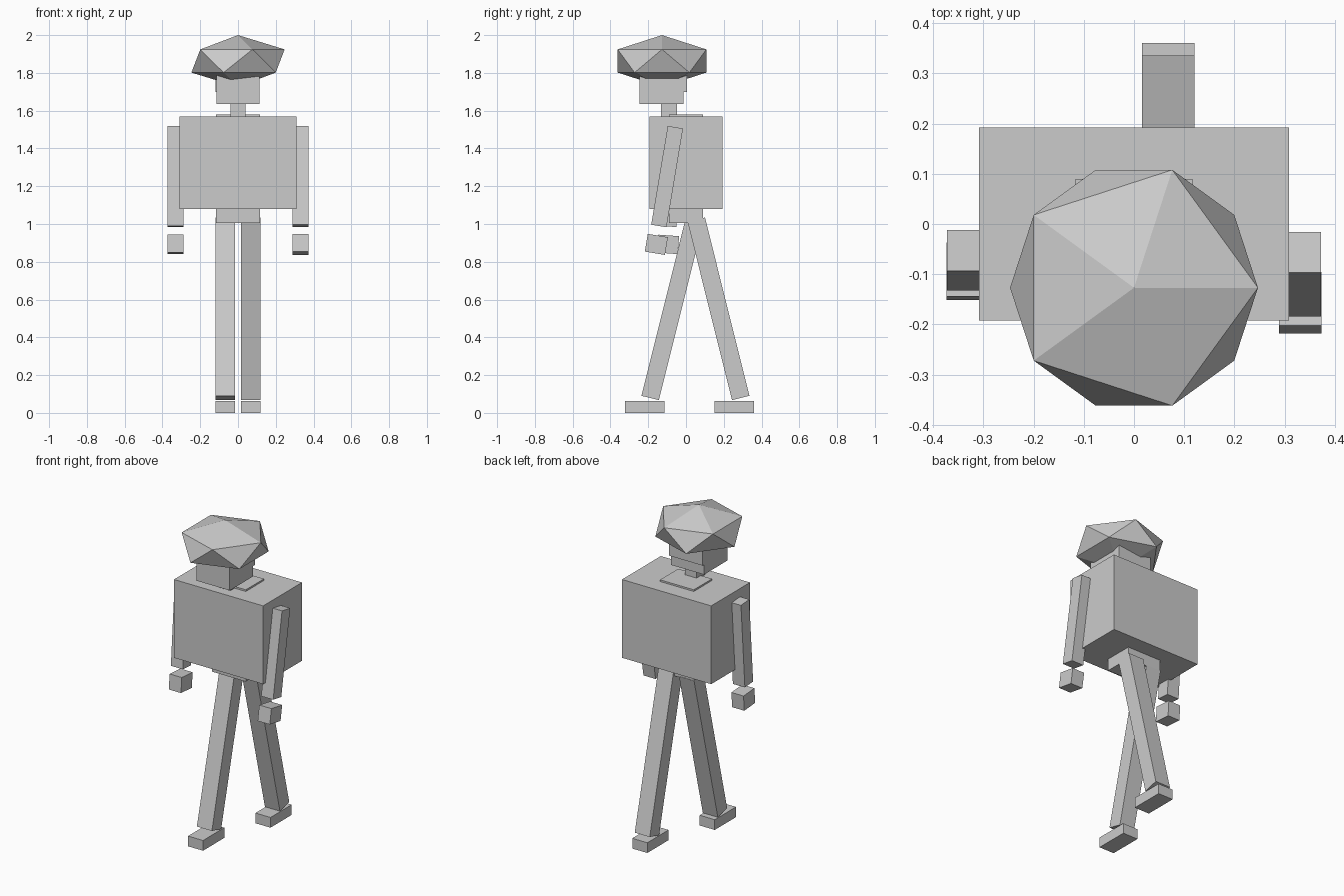
import bpy
from math import radians

cube = bpy.data.objects.get("Cube")
if cube:
    bpy.data.objects.remove(cube, do_unlink=True)

GREY = (0.6, 0.6, 0.6, 1.0)
grey = bpy.data.materials.new("plain grey")
grey.use_nodes = True
grey.diffuse_color = GREY
grey.node_tree.nodes["Principled BSDF"].inputs["Base Color"].default_value = GREY


def finish(name):
    obj = bpy.context.object
    obj.name = name
    obj.data.materials.append(grey)
    return obj


def box(name, center, size, swing=0):
    """Box with a tilt about x; a negative swing brings its lower end forward."""
    bpy.ops.mesh.primitive_cube_add(size=1, location=center, rotation=(radians(swing), 0, 0))
    obj = finish(name)
    obj.scale = size
    return obj


# Torso, with an inner core showing as collar and hips
box("torso", (0, 0, 1.325), (0.618, 0.384, 0.49))
box("torso_core", (0, 0, 1.293), (0.234, 0.18, 0.575))

# Neck, head and the hair block behind it
box("neck", (0, -0.09, 1.62), (0.08, 0.085, 0.12))
box("head", (0, -0.13, 1.72), (0.23, 0.232, 0.17))
box("back_hair", (-0.002, -0.04, 1.76), (0.234, 0.09, 0.12))

# Faceted cap
bpy.ops.mesh.primitive_ico_sphere_add(subdivisions=1, radius=1, location=(0, -0.127, 1.863))
finish("cap").scale = (0.276, 0.276, 0.137)

# Arms and hands, the left arm swung further forward
for side, x, arm_y, hand_y, swing in (
    ("left", 0.331, -0.100, -0.157, -9.5),
    ("right", -0.331, -0.072, -0.094, -4.2),
):
    box(side + "_arm", (x, arm_y, 1.251), (0.083, 0.082, 0.53), swing)
    box(side + "_hand", (x, hand_y, 0.892), (0.084, 0.108, 0.095), swing)

# Striding legs and flat feet
for side, x, leg_y, foot_y, swing in (
    ("left", 0.068, 0.172, 0.255, 14),
    ("right", -0.068, -0.072, -0.218, -14),
):
    box(side + "_leg", (x, leg_y, 0.551), (0.104, 0.095, 0.973), swing)
    box(side + "_foot", (x, foot_y, 0.032), (0.104, 0.21, 0.064))
